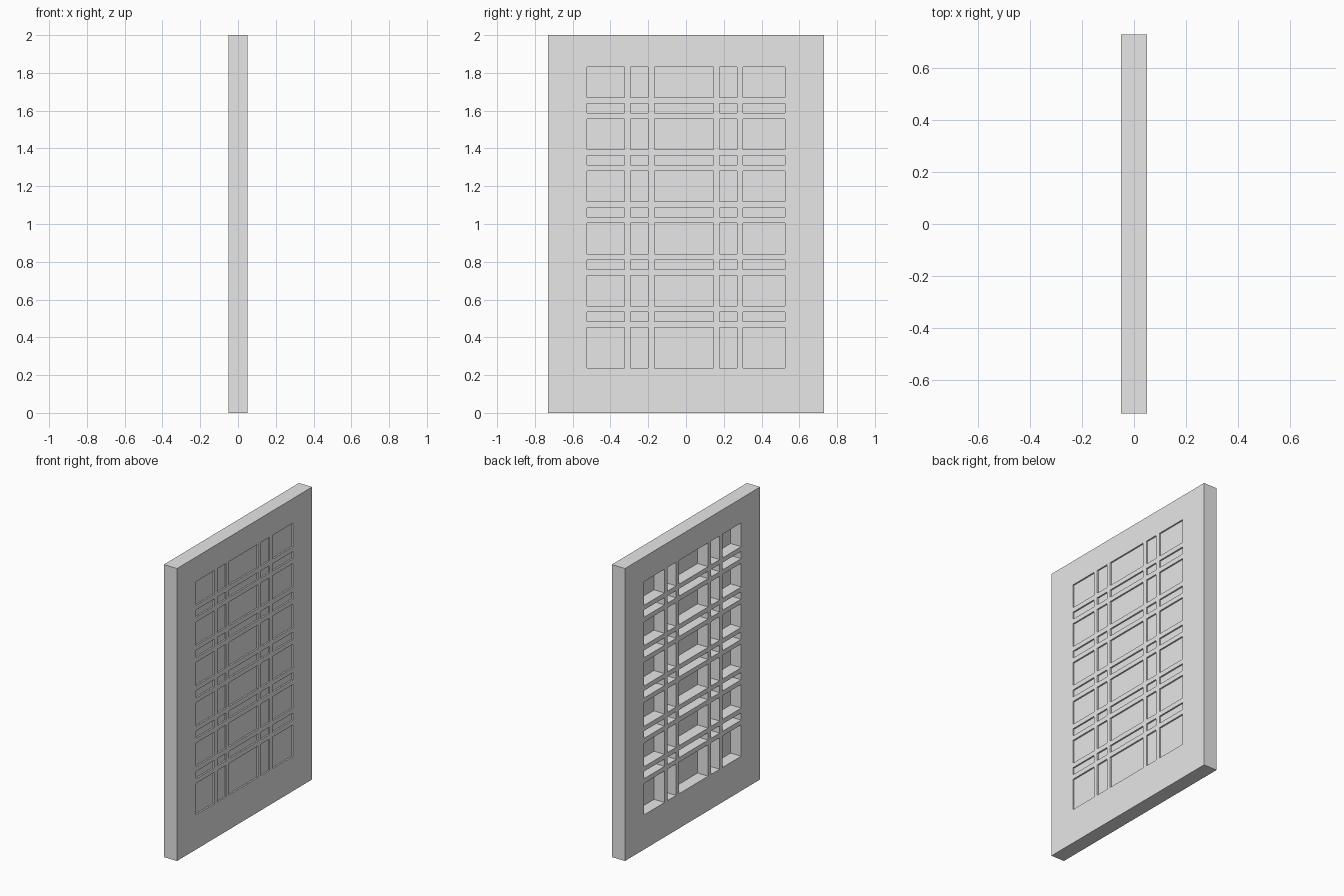
import bpy, bmesh
from mathutils import Vector

cube = bpy.data.objects.get("Cube")
if cube:
    bpy.data.objects.remove(cube, do_unlink=True)

THICK, WIDTH, HEIGHT = 0.10, 1.46, 2.0
BAR = 0.032                  # width of the lattice bars
SHALLOW, DEEP = 0.01, 0.08   # pane setback on each side


def spans(start, sizes):
    """Turn a run of opening sizes, parted by bars, into (low, high) pairs."""
    out = []
    for size in sizes:
        out.append((start, start + size))
        start += size + BAR
    return out


columns = spans(-0.525, [0.20, 0.093, 0.313, 0.094, 0.22])
rows = spans(0.237, [0.215] + [0.05, 0.162] * 5)

# Solid slab, sliced along every edge of the lattice
bm = bmesh.new()
bmesh.ops.create_cube(bm, size=1)
bmesh.ops.scale(bm, vec=(THICK, WIDTH, HEIGHT), verts=bm.verts)
bmesh.ops.translate(bm, vec=(0, 0, HEIGHT / 2), verts=bm.verts)
for pairs, axis in ((columns, Vector((0, 1, 0))), (rows, Vector((0, 0, 1)))):
    for pair in pairs:
        for cut in pair:
            bmesh.ops.bisect_plane(bm, geom=bm.verts[:] + bm.edges[:] + bm.faces[:],
                                   plane_co=axis * cut, plane_no=axis)
bm.normal_update()


def inside(value, pairs):
    return any(low < value < high for low, high in pairs)


# Openings pushed in from both sides, leaving a thin pane
for side, depth in ((1, SHALLOW), (-1, DEEP)):
    cells = [f for f in bm.faces if f.normal.x * side > 0.9
             and inside(f.calc_center_median().y, columns)
             and inside(f.calc_center_median().z, rows)]
    panes = bmesh.ops.extrude_discrete_faces(bm, faces=cells)["faces"]
    verts = list({v for f in panes for v in f.verts})
    bmesh.ops.translate(bm, vec=(-side * depth, 0, 0), verts=verts)

bmesh.ops.recalc_face_normals(bm, faces=bm.faces)
mesh = bpy.data.meshes.new("lattice_window")
bm.to_mesh(mesh)
bm.free()

# Plain grey finish
grey = bpy.data.materials.new("light_grey")
grey.use_nodes = True
colour = (0.8, 0.8, 0.8, 1)
grey.diffuse_color = colour
grey.node_tree.nodes["Principled BSDF"].inputs["Base Color"].default_value = colour
mesh.materials.append(grey)

window = bpy.data.objects.new("lattice_window", mesh)
bpy.context.collection.objects.link(window)
